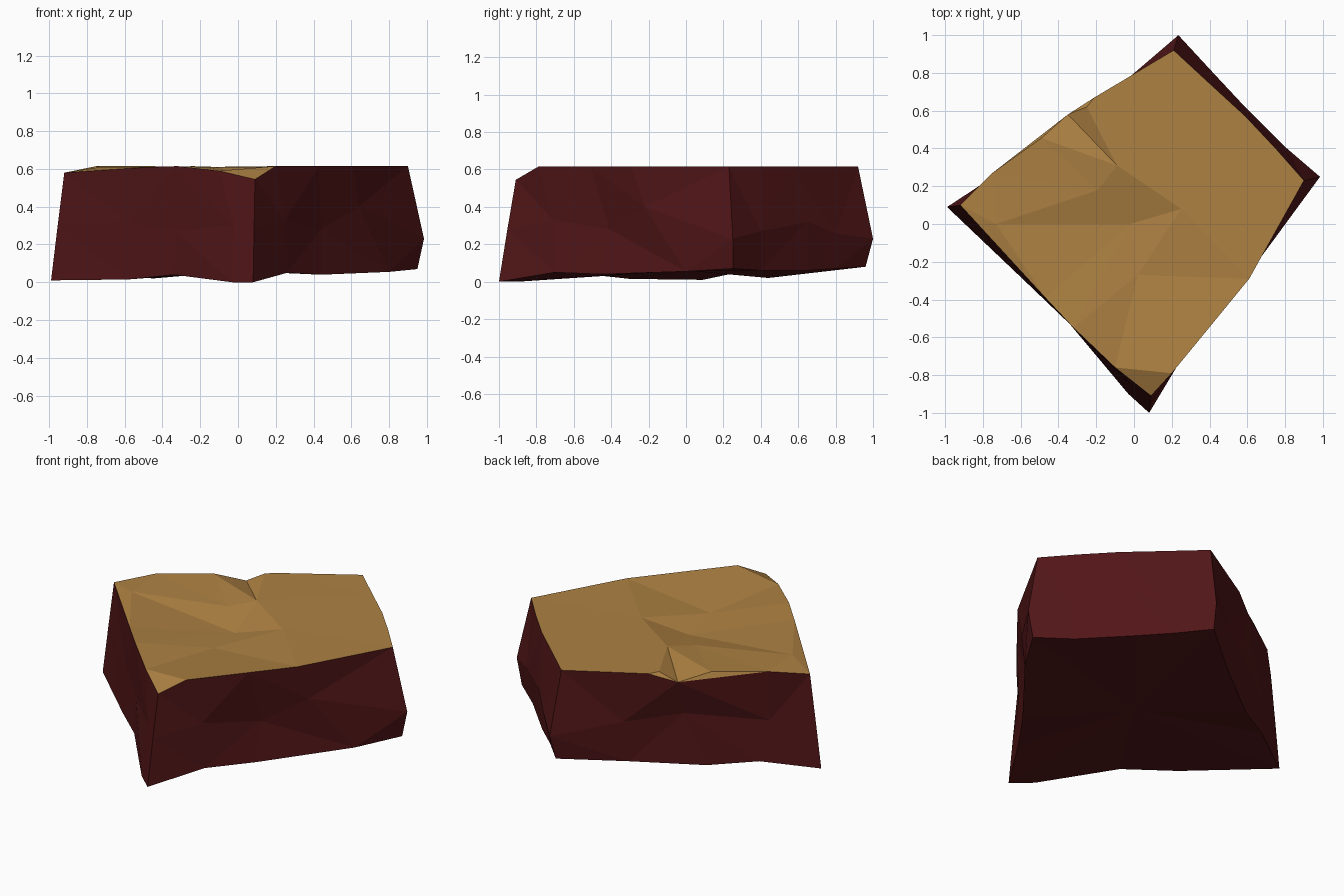
import bpy, bmesh
from mathutils import Vector
from mathutils.geometry import delaunay_2d_cdt

if "Cube" in bpy.data.objects:
    bpy.data.objects.remove(bpy.data.objects["Cube"])

# Outline rings, anticlockwise from the front corner
bottom = [(.08, -1, 0), (.26, -.70, .05), (.44, -.45, .04), (.80, 0, .055),
          (.95, .25, .07), (.77, .40, .06), (.53, .65, .06), (.37, .80, .07),
          (.22, .96, .08), (-.10, .70, .05), (-.45, .44, .02), (-.70, .28, .05),
          (-.99, .09, .01), (-.58, -.30, .015), (-.34, -.53, .04), (-.03, -.90, 0)]
middle = [(.085, -.955, .28), (.25, -.71, .33), (.44, -.41, .28), (.64, -.22, .40),
          (.985, .25, .23), (.81, .40, .27), (.56, .65, .32), (.42, .80, .26),
          (.235, 1, .23), (-.08, .73, .30), (-.34, .51, .34), (-.74, .24, .30),
          (-.955, .095, .30), (-.58, -.28, .32), (-.33, -.53, .27), (-.02, -.85, .30)]
rim = [(.09, -.91, .545), (.20, -.79, .615), (.43, -.51, .615), (.61, -.29, .615),
       (.90, .23, .615), (.75, .40, .615), (.59, .57, .615), (.41, .735, .615),
       (.21, .92, .615), (-.21, .67, .61), (-.35, .58, .56), (-.75, .27, .615),
       (-.92, .10, .58), (-.47, -.39, .61), (-.32, -.55, .615), (-.10, -.76, .59)]
# Chipped hollow in the top, and raised points behind the chipped back edge
hollow = [(-.73, 0, .61), (-.19, .18, .595), (-.09, .31, .61), (.25, .08, .61),
          (-.02, 0, .545), (.02, -.27, .565), (-.25, .62, .615), (-.49, .455, .615)]


def paint(name, rgb):
    mat = bpy.data.materials.new(name)
    mat.diffuse_color = (*rgb, 1)
    mat.use_nodes = True
    mat.node_tree.nodes["Principled BSDF"].inputs["Base Color"].default_value = mat.diffuse_color
    return mat


bm = bmesh.new()
rings = [[bm.verts.new(p) for p in ring] for ring in (bottom, middle, rim)]
n = len(rim)

# Rough sides
for low, high in zip(rings, rings[1:]):
    for i in range(n):
        j = (i + 1) % n
        a, b, c, d = low[i], low[j], high[j], high[i]
        for tri in (((a, b, c), (a, c, d)) if i % 2 else ((a, b, d), (b, c, d))):
            bm.faces.new(tri)

# Uneven underside
centre = bm.verts.new((0, 0, .06))
for i in range(n):
    bm.faces.new((rings[0][(i + 1) % n], rings[0][i], centre))

# Top surface with the hollow's ridges kept as edges
top = rings[2] + [bm.verts.new(p) for p in hollow]
h = n
ridges = [(h, h + 1), (h + 1, h + 2), (h + 2, h + 3), (h + 3, h + 4), (h + 4, h),
          (h + 4, h + 1), (h + 3, h + 5), (h + 5, 15), (h + 4, 14)]
flat = [Vector(v.co.xy) for v in top]
out = delaunay_2d_cdt(flat, ridges, [list(range(n))], 1, 1e-5)
for tri in out[2]:
    ids = [out[3][k][0] for k in tri]
    f = bm.faces.new([top[k] for k in ids])
    f.normal_update()
    if f.normal.z < 0:
        f.normal_flip()
    f.material_index = 1

mesh = bpy.data.meshes.new("rock_block")
bm.to_mesh(mesh)
bm.free()
mesh.materials.append(paint("dark_red_rock", (.085, .008, .009)))
mesh.materials.append(paint("sandy_top", (.42, .22, .055)))
bpy.context.collection.objects.link(bpy.data.objects.new("rock_block", mesh))
